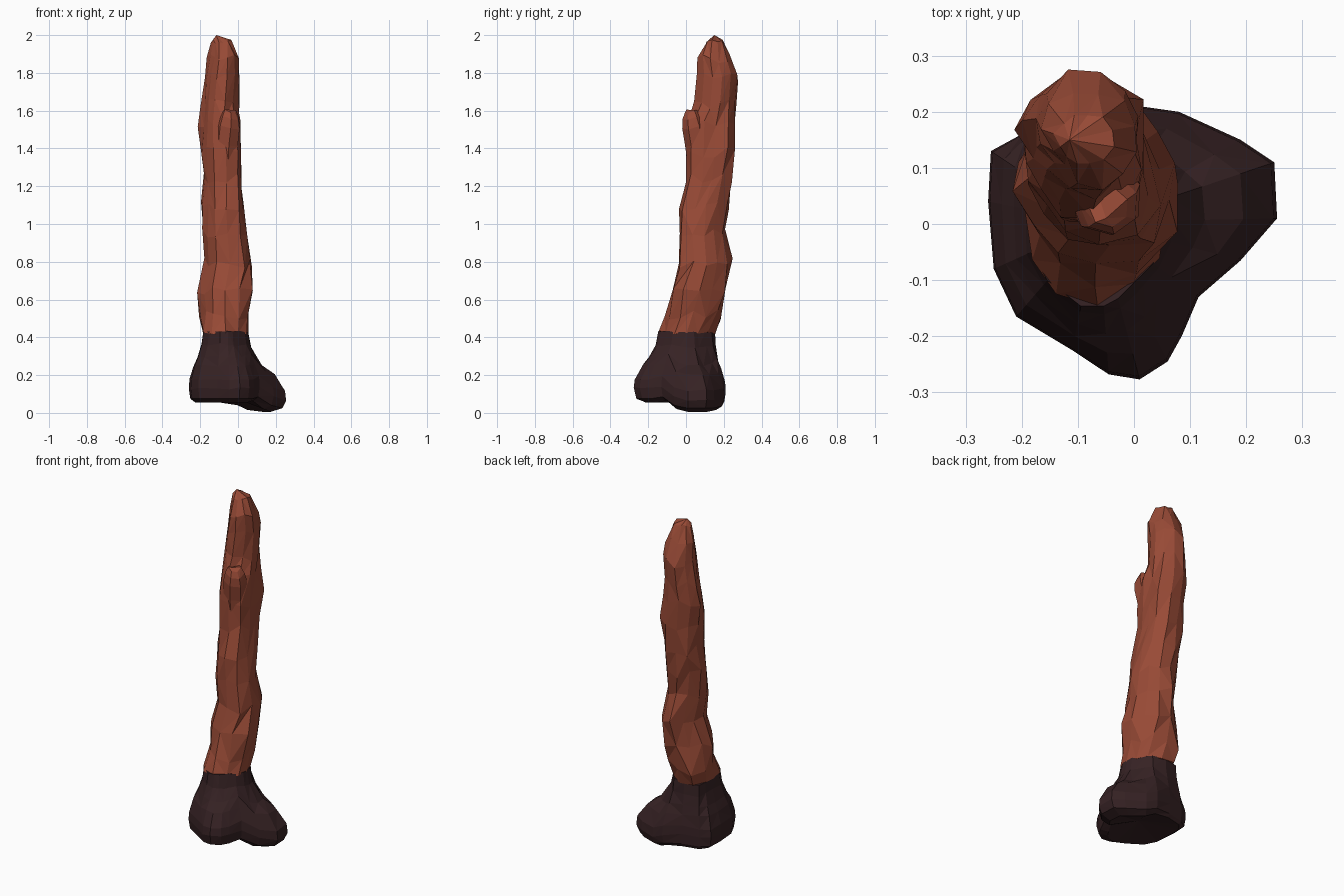
import bpy, bmesh, math, random
from mathutils import Vector

random.seed(7)


def material(name, rgb):
    m = bpy.data.materials.new(name)
    m.diffuse_color = (*rgb, 1)
    return m


RUST = material("rust brown bark", (0.315, 0.069, 0.037))
DARK = material("dark charred base", (0.037, 0.016, 0.0175))


def loft(name, rings, bottom, top, mat):
    """Skin a stack of equal-length rings with triangles, closed by two points."""
    bm = bmesh.new()
    vs = [[bm.verts.new(p) for p in ring] for ring in rings]
    n = len(vs[0])
    for k, (a, b) in enumerate(zip(vs, vs[1:])):
        for i in range(n):
            j = (i + 1) % n
            if (i + k // 2) % 3:
                bm.faces.new((a[i], a[j], b[j]))
                bm.faces.new((a[i], b[j], b[i]))
            else:
                bm.faces.new((a[i], a[j], b[i]))
                bm.faces.new((a[j], b[j], b[i]))
    lo, hi = bm.verts.new(bottom), bm.verts.new(top)
    for i in range(n):
        j = (i + 1) % n
        bm.faces.new((lo, vs[0][j], vs[0][i]))
        bm.faces.new((hi, vs[-1][i], vs[-1][j]))
    bmesh.ops.recalc_face_normals(bm, faces=bm.faces)
    me = bpy.data.meshes.new(name)
    bm.to_mesh(me)
    bm.free()
    me.materials.append(mat)
    ob = bpy.data.objects.new(name, me)
    bpy.context.collection.objects.link(ob)
    return ob


# Trunk: height, then the low and high limit of each ring along four directions
AXES = [Vector(a) for a in ((1, 0), (0, 1), (0.82, 0.57), (-0.707, 0.707))]
TRUNK = [
    (0.425, -0.185, 0.055, -0.148, 0.155, -0.185, 0.065, -0.075, 0.225),
    (0.52, -0.205, 0.06, -0.115, 0.19, -0.155, 0.10, -0.07, 0.24),
    (0.65, -0.23, 0.08, -0.08, 0.21, -0.145, 0.12, -0.065, 0.23),
    (0.79, -0.18, 0.072, -0.05, 0.248, -0.11, 0.13, -0.06, 0.22),
    (0.95, -0.195, 0.058, -0.04, 0.21, -0.12, 0.10, -0.03, 0.23),
    (1.10, -0.195, 0.035, -0.045, 0.228, -0.115, 0.105, -0.025, 0.245),
    (1.24, -0.18, 0.02, 0.0, 0.245, -0.105, 0.125, 0.01, 0.275),
    (1.38, -0.20, 0.02, 0.0, 0.258, -0.10, 0.145, 0.01, 0.28),
    (1.53, -0.22, 0.012, 0.01, 0.258, -0.085, 0.13, 0.03, 0.285),
    (1.64, -0.20, 0.008, 0.045, 0.265, -0.07, 0.12, 0.075, 0.285),
    (1.77, -0.18, 0.006, 0.055, 0.275, -0.06, 0.125, 0.075, 0.28),
    (1.88, -0.17, 0.004, 0.06, 0.238, -0.045, 0.115, 0.075, 0.26),
    (1.965, -0.15, -0.035, 0.105, 0.195, -0.03, 0.065, 0.115, 0.215),
]


def centre(row):
    return Vector(((row[1] + row[2]) / 2, (row[3] + row[4]) / 2))


def reach(row, c, a):
    """Distance from c at angle a to the eight-sided limit of the ring."""
    d = Vector((math.cos(a), math.sin(a)))
    best = 9
    for k, n in enumerate(AXES):
        s = d.dot(n)
        if abs(s) > 1e-4:
            lim = row[2 + 2 * k] if s > 0 else row[1 + 2 * k]
            best = min(best, (lim - c.dot(n)) / s)
    return best


SIDES = 12
rings = []
for row in TRUNK:
    z, c, ring = row[0], centre(row), []
    low = z < 0.5
    for i in range(SIDES):
        a = math.tau * i / SIDES + 0.2 * (z - 0.42)
        r = reach(row, c, a) * (1 if low else random.uniform(0.92, 1.02))
        jit = 0.008 if low else 0.03 if z < 1.9 else 0.012
        ring.append((c.x + r * math.cos(a), c.y + r * math.sin(a),
                     z + random.uniform(-jit, jit)))
    rings.append(ring)
loft("trunk", rings, (-0.06, 0, 0.40), (-0.115, 0.15, 2.0), RUST)

# Broken branch stub on the front, swelling out of the trunk with a notch above
STUB = [(1.30, -0.065, 0.075, 0.065), (1.42, -0.06, 0.06, 0.066),
        (1.51, -0.05, 0.045, 0.066), (1.56, -0.045, 0.035, 0.054),
        (1.595, -0.045, 0.03, 0.036)]
rings = [[(x + r * math.cos(a), y + r * math.sin(a), z + 0.012 * math.sin(2 * a))
          for a in (math.tau * i / 7 + 0.4 for i in range(7))]
         for z, x, y, r in STUB]
loft("branch_stub", rings, (-0.065, 0.08, 1.28), (-0.05, 0.01, 1.605), RUST)

# Base: plan outline (x, y, how much it belongs to the low side root)
OUTLINE = [
    (0.255, 0.01, 1), (0.25, 0.11, 1), (0.19, 0.15, 1), (0.08, 0.20, 0.8),
    (0.01, 0.21, 0.3), (-0.10, 0.185, 0), (-0.20, 0.16, 0), (-0.255, 0.13, 0),
    (-0.26, 0.04, 0), (-0.25, -0.08, 0), (-0.21, -0.165, 0), (-0.11, -0.225, 0),
    (-0.045, -0.268, 0), (0.01, -0.277, 0), (0.06, -0.245, 0),
    (0.085, -0.20, 0.0), (0.115, -0.13, -0.2), (0.19, -0.065, 0.7),
]
# spread and height of each ring, for the main lump and for the side root
LEVELS = [
    (0.55, 0.055, 0.60, 0.006), (0.90, 0.075, 0.90, 0.025),
    (1.00, 0.13, 1.00, 0.065), (0.96, 0.18, 0.97, 0.12),
    (0.68, 0.25, 0.70, 0.205), (0.40, 0.30, 0.36, 0.25),
    (0.12, 0.36, 0.08, 0.35), (0.0, 0.43, 0.0, 0.43),
]
C = centre(TRUNK[0])
rings = []
for tm, zm, tf, zf in LEVELS:
    ring = []
    for x, y, w in OUTLINE:
        a = math.atan2(y - C.y, x - C.x)
        neck = C + 0.99 * reach(TRUNK[0], C, a) * Vector((math.cos(a), math.sin(a)))
        p = neck.lerp(Vector((x, y)), tm + (tf - tm) * w)
        jit = 0.006 if zf > 0.03 else 0.0
        ring.append((p.x, p.y, zm + (zf - zm) * w + random.uniform(-jit, jit)))
    rings.append(ring)
loft("root_base", rings, (-0.03, 0.0, 0.085), (C.x, C.y, 0.425), DARK)
